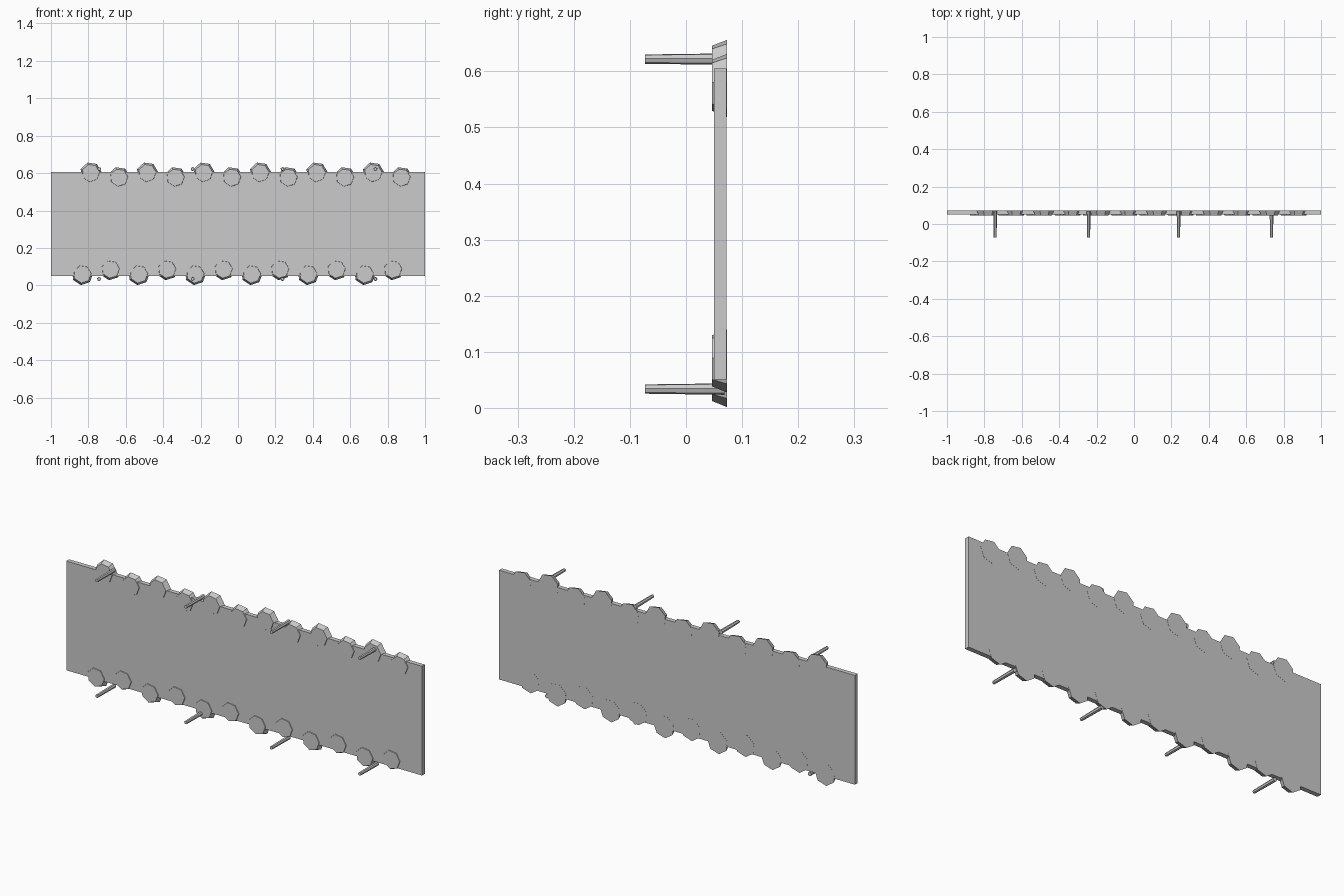
import bpy
from math import radians

if "Cube" in bpy.data.objects:
    bpy.data.objects.remove(bpy.data.objects["Cube"], do_unlink=True)

grey = bpy.data.materials.new("plain grey")
grey.use_nodes = True
grey.diffuse_color = (0.6, 0.6, 0.6, 1)
grey.node_tree.nodes["Principled BSDF"].inputs["Base Color"].default_value = (0.6, 0.6, 0.6, 1)


def finish(name):
    obj = bpy.context.object
    obj.name = name
    obj.data.materials.append(grey)
    return obj


def frustum(name, x, z, y_front, y_back, r_front, r_back, tilt):
    """Seven-sided tapered cylinder along y, with a corner near the bottom."""
    bpy.ops.mesh.primitive_cone_add(
        vertices=7, radius1=r_front, radius2=r_back, depth=y_back - y_front,
        location=(x, (y_front + y_back) / 2, z))
    obj = finish(name)
    # Spin the corners into place, then lay the axis along +y
    obj.rotation_euler = (radians(-90), radians(tilt), 0)
    return obj


# Flat panel
bpy.ops.mesh.primitive_cube_add(size=1, location=(0, 0.061, 0.328))
finish("panel").scale = (2, 0.023, 0.555)

# Staggered studs along both long edges
for i in range(12):
    low = i % 2
    frustum("top_stud", -0.787 + 0.151 * i, 0.576 if low else 0.601,
            0.0465, 0.0735, 0.047, 0.058, 8)
    frustum("bottom_stud", -0.832 + 0.151 * i, 0.085 if low else 0.059,
            0.0465, 0.0735, 0.047, 0.058, 8)

# Pegs pointing forward
for x in (-0.743, -0.243, 0.238, 0.735):
    for name, z in (("top_peg", 0.622), ("bottom_peg", 0.034)):
        frustum(name, x, z, -0.0735, 0.069, 0.0085, 0.0105, 8)
